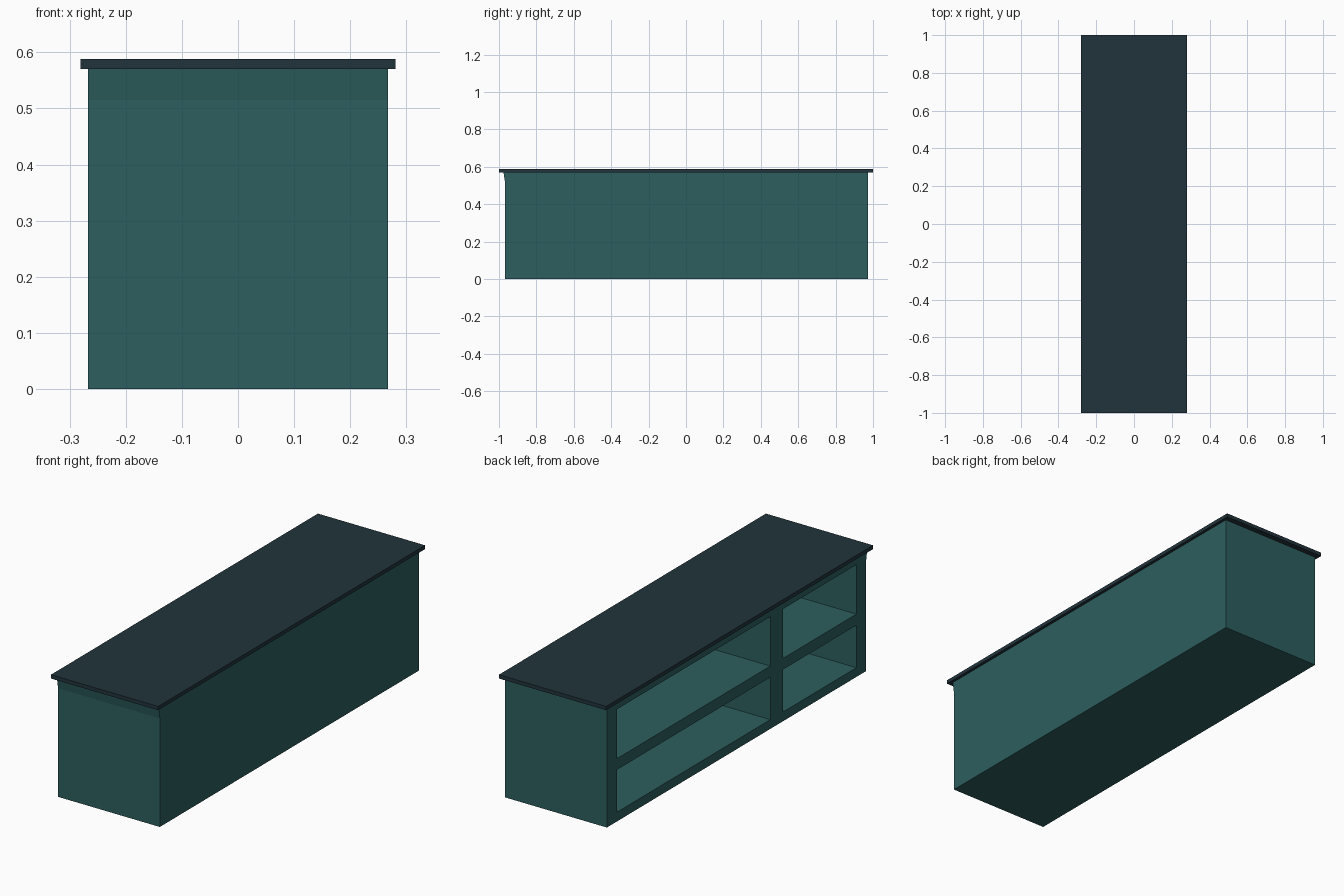
import bpy, bmesh

if "Cube" in bpy.data.objects:
    bpy.data.objects.remove(bpy.data.objects["Cube"])


def material(name, rgb):
    m = bpy.data.materials.new(name)
    m.diffuse_color = (*rgb, 1.0)
    m.use_nodes = True
    m.node_tree.nodes["Principled BSDF"].inputs["Base Color"].default_value = m.diffuse_color
    return m


teal = material("teal paint", (0.026, 0.112, 0.112))
slate = material("dark slate", (0.0155, 0.034, 0.044))


def finish(name, bm, mat):
    bmesh.ops.recalc_face_normals(bm, faces=bm.faces)
    me = bpy.data.meshes.new(name)
    bm.to_mesh(me)
    bm.free()
    me.materials.append(mat)
    ob = bpy.data.objects.new(name, me)
    bpy.context.collection.objects.link(ob)
    return ob


def extrude_x(bm, profile, x0, x1):
    """Extrude a closed (y, z) profile from x0 to x1."""
    a = [bm.verts.new((x0, y, z)) for y, z in profile]
    b = [bm.verts.new((x1, y, z)) for y, z in profile]
    bm.faces.new(a)
    bm.faces.new(b[::-1])
    for i in range(len(a)):
        j = (i + 1) % len(a)
        bm.faces.new((a[i], b[i], b[j], a[j]))


def rect(y0, y1, z0, z1):
    return [(y0, z0), (y1, z0), (y1, z1), (y0, z1)]


# cabinet body: solid block whose front end flares slightly under the top
bm = bmesh.new()
extrude_x(bm, [(-0.967, 0), (0.974, 0), (0.974, 0.57), (-0.976, 0.57), (-0.967, 0.515)],
          -0.267, 0.267)
body = finish("cabinet_body", bm, teal)

# four shelf compartments cut in from the left side
bm = bmesh.new()
for y0, y1 in ((-0.25, 0.90), (-0.895, -0.345)):
    for z0, z1 in ((0.044, 0.245), (0.298, 0.532)):
        extrude_x(bm, rect(y0, y1, z0, z1), -0.40, 0.245)
cutter = finish("compartment_cutter", bm, teal)
cutter.hide_render = True
cutter.hide_viewport = True
cut = body.modifiers.new("compartments", "BOOLEAN")
cut.operation = "DIFFERENCE"
cut.solver = "EXACT"
cut.object = cutter

# overhanging countertop
bm = bmesh.new()
extrude_x(bm, rect(-1.0, 1.0, 0.57, 0.588), -0.281, 0.281)
finish("countertop", bm, slate)
